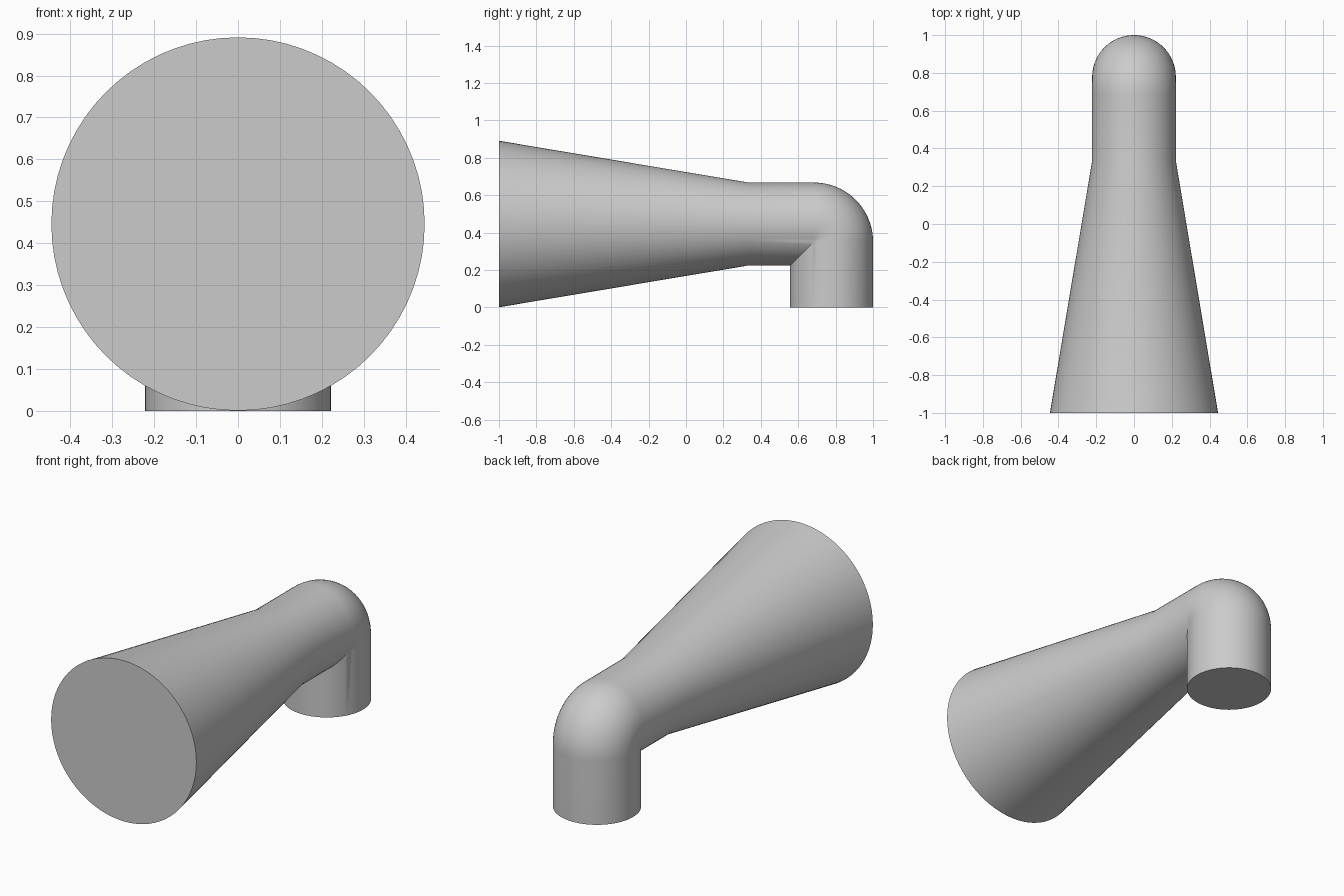
import bpy
import bmesh
from math import sin, cos, pi, radians

if "Cube" in bpy.data.objects:
    bpy.data.objects.remove(bpy.data.objects["Cube"])

SEGMENTS = 72
BEND_STEPS = 20
AXIS_Z = 0.446
PIPE_R = 0.2215
MOUTH_R = 0.445
BEND_R = PIPE_R * cos(radians(65))   # bend tighter than the pipe, so the inside is mitred
BEND_Y = 1 - PIPE_R - BEND_R
BEND_Z = AXIS_Z - BEND_R

angles = [2 * pi * i / SEGMENTS for i in range(SEGMENTS)]


def straight_ring(y, radius):
    """Ring around the horizontal axis."""
    return [(radius * sin(a), y, AXIS_Z + radius * cos(a)) for a in angles]


def bend_ring(turn):
    """Ring of the elbow; points past the bend centre lie on the mitre plane."""
    ring = []
    for a in angles:
        u = BEND_R + PIPE_R * cos(a)
        dy, dz = (u * sin(turn), u * cos(turn)) if u > 0 else (u, u)
        ring.append((PIPE_R * sin(a), BEND_Y + dy, BEND_Z + dz))
    return ring


def outlet_ring(z):
    """Ring around the vertical axis."""
    return [(PIPE_R * sin(a), BEND_Y + BEND_R + PIPE_R * cos(a), z) for a in angles]


# Cone, straight neck, elbow and downward outlet as one sweep
rings = [straight_ring(-1, MOUTH_R), straight_ring(0.335, PIPE_R)]
rings += [bend_ring(pi / 2 * i / BEND_STEPS) for i in range(BEND_STEPS + 1)]
rings.append(outlet_ring(0))

bm = bmesh.new()
loops = [[bm.verts.new(p) for p in ring] for ring in rings]
for lower, upper in zip(loops, loops[1:]):
    for i in range(SEGMENTS):
        j = (i + 1) % SEGMENTS
        bm.faces.new((lower[i], lower[j], upper[j], upper[i]))

# Closed ends
bm.faces.new(loops[0])
bm.faces.new(loops[-1])

bmesh.ops.remove_doubles(bm, verts=bm.verts, dist=0.0001)
bmesh.ops.recalc_face_normals(bm, faces=bm.faces)
mesh = bpy.data.meshes.new("tapered_elbow_pipe")
bm.to_mesh(mesh)
bm.free()

pipe = bpy.data.objects.new("tapered_elbow_pipe", mesh)
bpy.context.collection.objects.link(pipe)

# Plain grey
grey = bpy.data.materials.new("light_grey")
grey.use_nodes = True
color = (0.6, 0.6, 0.6, 1)
grey.diffuse_color = color
grey.node_tree.nodes["Principled BSDF"].inputs["Base Color"].default_value = color
mesh.materials.append(grey)

# Smooth walls with crisp rims and mitre
bpy.ops.object.select_all(action="DESELECT")
pipe.select_set(True)
bpy.context.view_layer.objects.active = pipe
bpy.ops.object.shade_smooth_by_angle(angle=radians(30))
